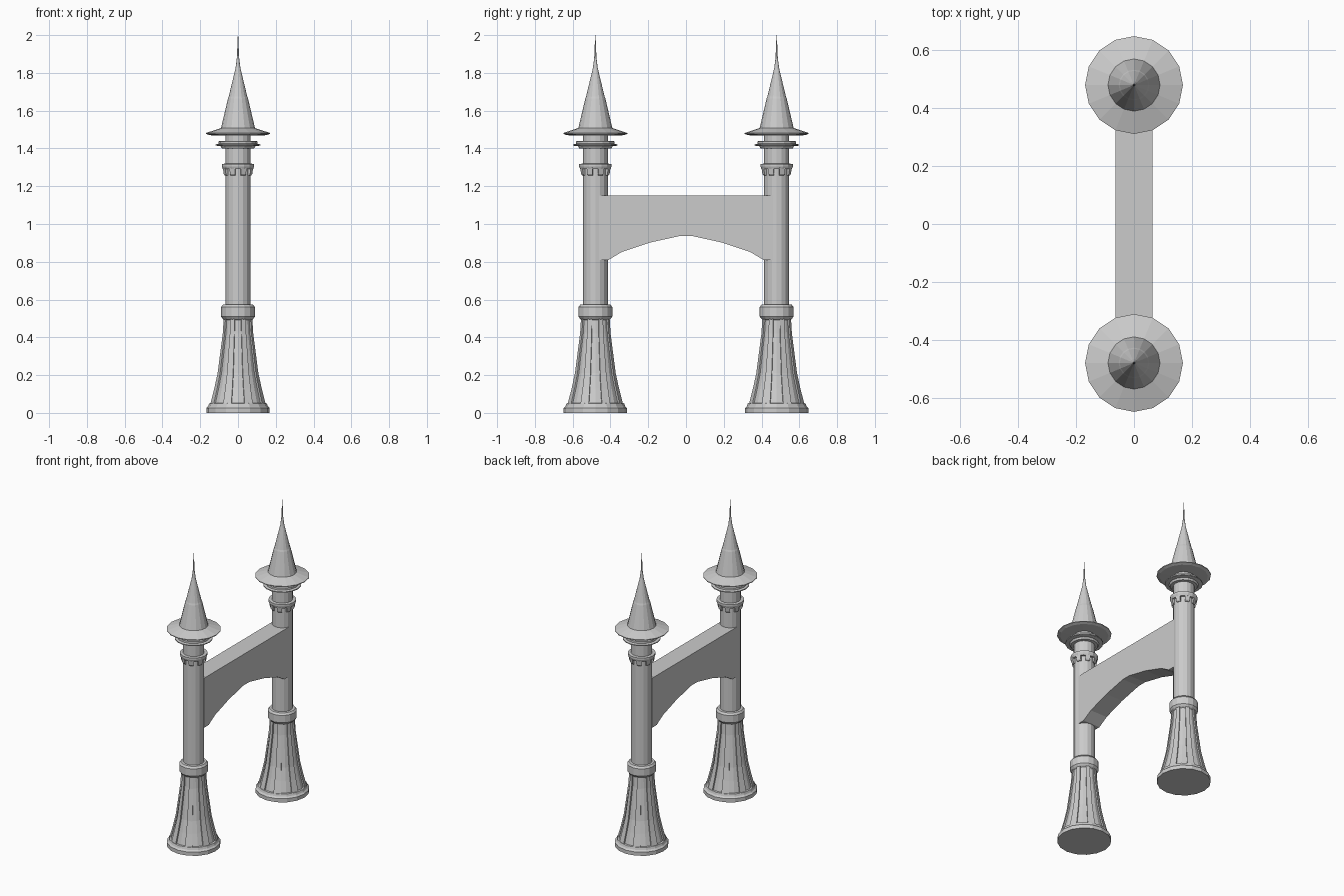
import bpy, bmesh
from math import sin, cos, pi, radians

if "Cube" in bpy.data.objects:
    bpy.data.objects.remove(bpy.data.objects["Cube"])

TOWER_Y = 0.48
SIDES = 16


def finish(name, bm):
    bmesh.ops.remove_doubles(bm, verts=bm.verts, dist=1e-6)
    bmesh.ops.recalc_face_normals(bm, faces=bm.faces)
    me = bpy.data.meshes.new(name)
    bm.to_mesh(me)
    bm.free()
    ob = bpy.data.objects.new(name, me)
    bpy.context.collection.objects.link(ob)
    return ob


def lathe(name, profile, y):
    """Closed, flat-faced solid of revolution from (radius, z) points."""
    bm = bmesh.new()
    rings = [[bm.verts.new((r * cos(2 * pi * i / SIDES), y + r * sin(2 * pi * i / SIDES), z))
              for i in range(SIDES)] for r, z in profile]
    for a, b in zip(rings, rings[1:]):
        for i in range(SIDES):
            j = (i + 1) % SIDES
            bm.faces.new((a[i], a[j], b[j], b[i]))
    bm.faces.new(rings[0][::-1])
    bm.faces.new(rings[-1])
    return finish(name, bm)


def ribs(name, profile, y, half_deg, depth):
    """Eight raised bars following a profile, spaced around the tower."""
    bm = bmesh.new()
    for k in range(8):
        mid = radians(22.5 + 45 * k)
        h = radians(half_deg)
        loops = []
        for r, z in profile:
            loops.append([bm.verts.new((rr * cos(mid + s * h), y + rr * sin(mid + s * h), z))
                          for rr, s in ((r - 0.015, -1), (r + depth, -1),
                                        (r + depth, 1), (r - 0.015, 1))])
        for a, b in zip(loops, loops[1:]):
            for i in range(4):
                j = (i + 1) % 4
                bm.faces.new((a[i], a[j], b[j], b[i]))
        bm.faces.new(loops[0][::-1])
        bm.faces.new(loops[-1])
    return finish(name, bm)


SKIRT = [(0.143, 0.05), (0.122, 0.13), (0.104, 0.21), (0.088, 0.33), (0.076, 0.42), (0.071, 0.50)]

for side, y in (("front", -TOWER_Y), ("back", TOWER_Y)):
    # stepped plinth and flared, ribbed foot
    lathe(side + "_plinth", [(0.168, 0), (0.168, 0.025), (0.158, 0.035), (0.153, 0.05), (0.13, 0.055)], y)
    lathe(side + "_flared_foot", SKIRT, y)
    ribs(side + "_foot_ribs", SKIRT, y, 9, 0.007)
    # collar and shaft
    lathe(side + "_collar", [(0.07, 0.49), (0.08, 0.497), (0.09, 0.51), (0.09, 0.56), (0.08, 0.573), (0.06, 0.575)], y)
    lathe(side + "_shaft", [(0.066, 0.5), (0.066, 1.475)], y)
    # capital band with hanging brackets
    lathe(side + "_capital", [(0.06, 1.29), (0.08, 1.29), (0.086, 1.305), (0.086, 1.318), (0.06, 1.32)], y)
    ribs(side + "_brackets", [(0.068, 1.257), (0.074, 1.265), (0.08, 1.305)], y, 11, 0.003)
    # ring moulding under the roof
    lathe(side + "_upper_ring", [(0.06, 1.398), (0.085, 1.40), (0.092, 1.412), (0.118, 1.415), (0.118, 1.421),
                                 (0.102, 1.425), (0.102, 1.438), (0.06, 1.44)], y)
    # brimmed roof and needle spire
    lathe(side + "_roof", [(0.06, 1.468), (0.15, 1.47), (0.169, 1.477), (0.169, 1.482), (0.09, 1.508),
                           (0.053, 1.665), (0.049, 1.675), (0.013, 1.825), (0.006, 1.88), (0.001, 2.0)], y)

# arched bridge between the towers
half = [(0.03, 0.937), (0.19, 0.902), (0.34, 0.852), (0.41, 0.81), (0.46, 0.81), (0.46, 1.15)]
outline = half + [(-y, z) for y, z in reversed(half)]
bm = bmesh.new()
face = bm.faces.new([bm.verts.new((-0.064, y, z)) for y, z in outline])
ext = bmesh.ops.extrude_face_region(bm, geom=[face])
bmesh.ops.translate(bm, vec=(0.128, 0, 0),
                    verts=[v for v in ext["geom"] if isinstance(v, bmesh.types.BMVert)])
finish("arched_bridge", bm)
